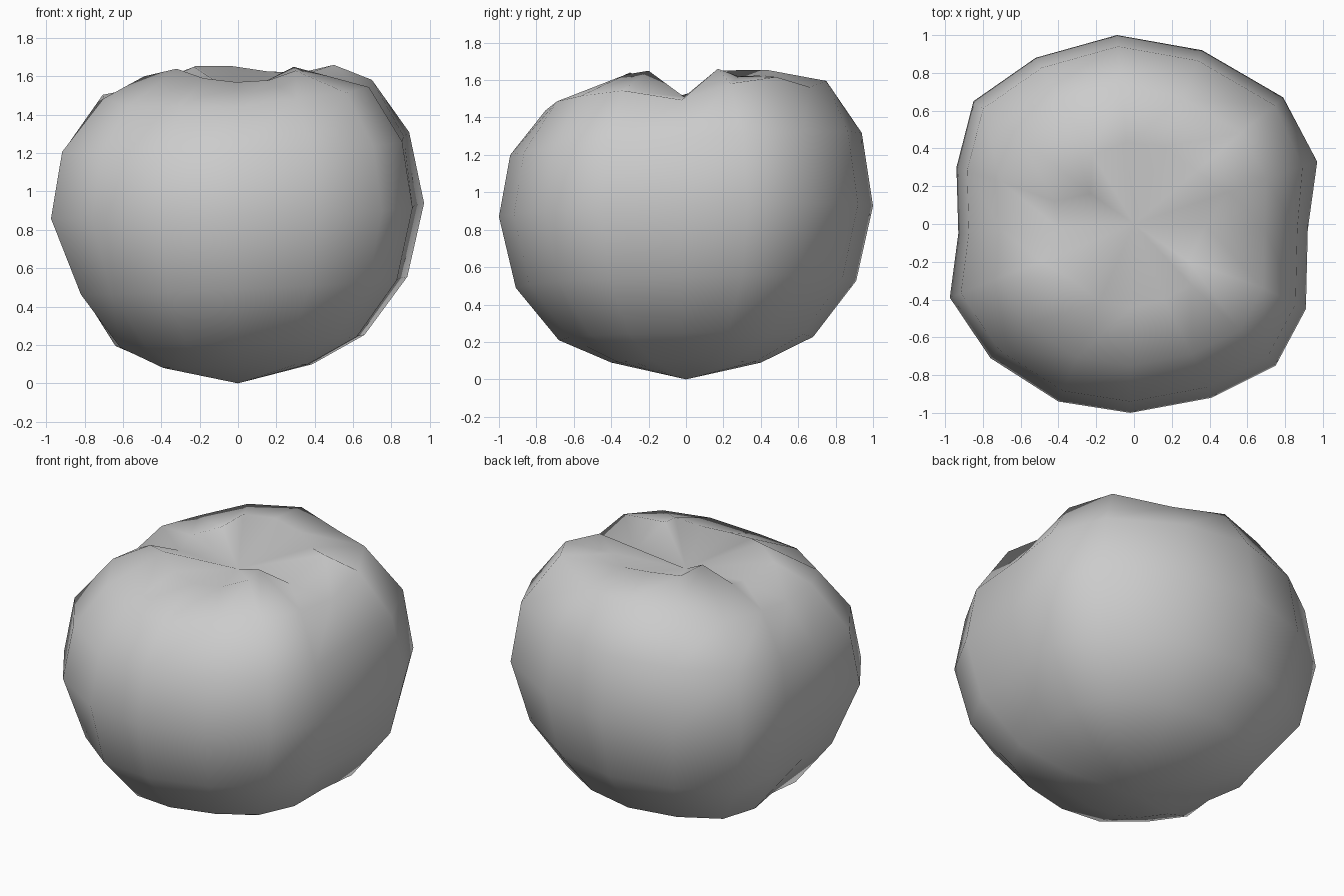
import bpy, bmesh

cube = bpy.data.objects.get("Cube")
if cube:
    bpy.data.objects.remove(cube, do_unlink=True)

# Uneven outline at the widest level, anticlockwise from the left side
OUTLINE = [(.92, -.03), (.97, .33), (.79, .67), (.36, .92), (-.09, 1), (-.52, .88),
           (-.85, .65), (-.94, .3), (-.93, -.05), (-.975, -.39), (-.76, -.71),
           (-.40, -.94), (-.02, -1), (.41, -.92), (.75, -.75), (.91, -.45)]
# Width factor, height, lean along x, lean along y of each level
LEVELS = [(.40, .09, .01, 0), (.68, .22, .03, .01), (.91, .51, .04, .02),
          (1, .90, .03, .03), (.94, 1.26, .03, .06), (.75, 1.53, .05, .07)]
# Irregular spots, by level and spoke: width factors and height changes
WIDTHS = {(1, 8): .64, (1, 9): .63, (1, 10): .63, (2, 2): .89, (2, 7): .87, (2, 8): .87,
          (2, 9): .84, (2, 10): .87, (4, 1): .92, (5, 1): .72, (5, 2): .72,
          (5, 3): .72, (5, 6): .72, (5, 9): .72}
HEIGHTS = {(5, 0): -.08, (5, 1): -.02, (5, 3): -.05, (5, 6): -.03, (5, 8): -.02,
           (5, 9): .03, (5, 12): -.02}
# Lobed rim around the dimple
RIM = [(.38, -.01, 1.51), (.50, .17, 1.66), (.33, .28, 1.62), (.16, .41, 1.625),
       (-.04, .43, 1.655), (-.22, .37, 1.655), (-.23, .16, 1.65), (-.42, .12, 1.56),
       (-.40, -.02, 1.52), (-.49, -.20, 1.60), (-.32, -.30, 1.64), (-.18, -.41, 1.59),
       (-.01, -.44, 1.57), (.16, -.40, 1.58), (.30, -.32, 1.63), (.29, -.20, 1.65)]

bm = bmesh.new()
rings = []
for level, (width, height, lean_x, lean_y) in enumerate(LEVELS):
    ring = []
    for i, (x, y) in enumerate(OUTLINE):
        w = WIDTHS.get((level, i), width)
        z = height + lean_x * x + lean_y * y + HEIGHTS.get((level, i), 0)
        ring.append(bm.verts.new((x * w, y * w, z)))
    rings.append(ring)
rings.append([bm.verts.new(point) for point in RIM])

# Skin between levels, closed by a point below and a sunken point above
n = len(OUTLINE)
for low, high in zip(rings, rings[1:]):
    for i in range(n):
        j = (i + 1) % n
        bm.faces.new((low[i], low[j], high[j], high[i]))
bottom = bm.verts.new((0, 0, 0))
dimple = bm.verts.new((0, 0, 1.50))
for i in range(n):
    j = (i + 1) % n
    bm.faces.new((bottom, rings[0][j], rings[0][i]))
    bm.faces.new((dimple, rings[-1][i], rings[-1][j]))
for face in bm.faces:
    face.smooth = True

mesh = bpy.data.meshes.new("lobed_fruit")
bm.to_mesh(mesh)
bm.free()

# Plain grey skin
grey = bpy.data.materials.new("grey_skin")
grey.use_nodes = True
colour = (.6, .6, .6, 1)
grey.diffuse_color = colour
grey.node_tree.nodes["Principled BSDF"].inputs["Base Color"].default_value = colour
mesh.materials.append(grey)

fruit = bpy.data.objects.new("lobed_fruit", mesh)
bpy.context.collection.objects.link(fruit)
